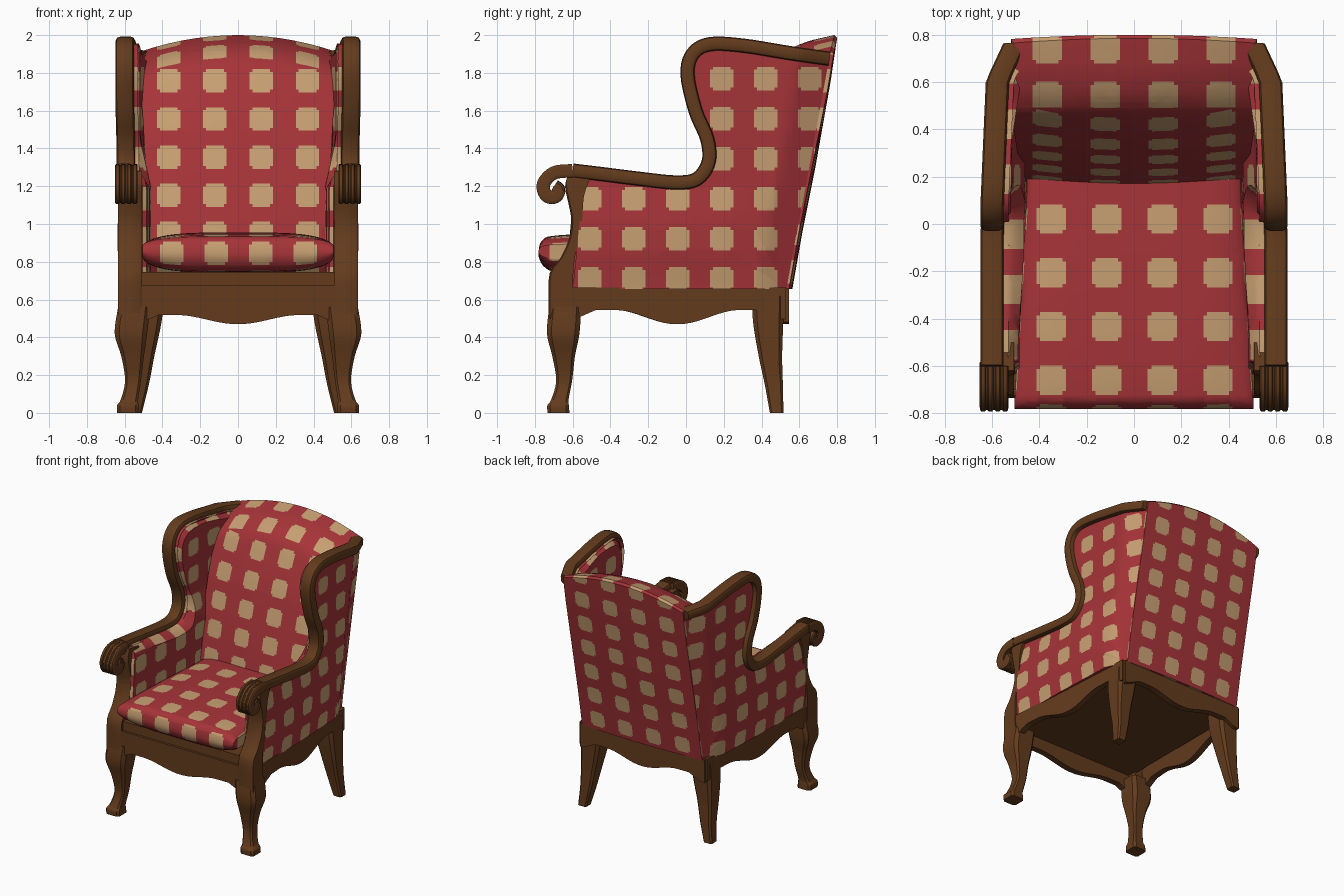
import bpy, bmesh, math
from mathutils import Vector

if "Cube" in bpy.data.objects:
    bpy.data.objects.remove(bpy.data.objects["Cube"])


def material(name, rgb):
    m = bpy.data.materials.new(name)
    m.diffuse_color = (*rgb, 1)
    m.use_nodes = True
    m.node_tree.nodes["Principled BSDF"].inputs["Base Color"].default_value = m.diffuse_color
    return m


WOOD = material("brown wood", (0.125, 0.044, 0.012))
RED = material("red fabric", (0.38, 0.034, 0.04))
TAN = material("tan spots", (0.57, 0.345, 0.168))


def clamp(v):
    return max(0.0, min(1.0, v))


def curve(pts, n=5):
    """Smooth path through a few points (Catmull-Rom)."""
    p = [Vector(q) for q in pts]
    p = [2 * p[0] - p[1]] + p + [2 * p[-1] - p[-2]]
    out = []
    for i in range(1, len(p) - 2):
        a, b, c, d = p[i - 1:i + 3]
        for k in range(n):
            t = k / n
            out.append(0.5 * (2 * b + (c - a) * t + (2 * a - 5 * b + 4 * c - d) * t * t
                              + (3 * b - a - 3 * c + d) * t ** 3))
    return out + [p[-2]]


def loft(rings):
    """Closed skin over a list of equal rings, with end caps."""
    bm = bmesh.new()
    vs = [[bm.verts.new(c) for c in r] for r in rings]
    n = len(vs[0])
    for a, b in zip(vs, vs[1:]):
        for i in range(n):
            bm.faces.new((a[i], a[(i + 1) % n], b[(i + 1) % n], b[i]))
    bm.faces.new(vs[0])
    bm.faces.new(vs[-1])
    bm.normal_update()
    bmesh.ops.triangulate(bm, faces=[f for f in bm.faces if len(f.verts) > 4],
                          ngon_method='EAR_CLIP')
    bmesh.ops.recalc_face_normals(bm, faces=bm.faces)
    return bm


def finish(name, bm, mats, mirror=False):
    for side in ((1, -1) if mirror else (1,)):
        if side < 0:
            for v in bm.verts:
                v.co.x *= -1
            bmesh.ops.reverse_faces(bm, faces=bm.faces)
        label = name if not mirror else name + ("_right" if side > 0 else "_left")
        me = bpy.data.meshes.new(label)
        bm.to_mesh(me)
        for m in mats:
            me.materials.append(m)
        bpy.context.collection.objects.link(bpy.data.objects.new(label, me))
    bm.free()


def spots(bm, phases, steps):
    """Cut the cloth along the spot edges and colour the rounded squares."""
    bmesh.ops.triangulate(bm, faces=bm.faces)
    big, small = 0.062, 0.047
    for ax in range(3):
        lo = min(v.co[ax] for v in bm.verts)
        hi = max(v.co[ax] for v in bm.verts)
        no = Vector([float(i == ax) for i in range(3)])
        for k in range(-14, 15):
            for e in (-big, -small, small, big):
                c = phases[ax] + k * steps[ax] + e
                if lo < c < hi:
                    bmesh.ops.bisect_plane(bm, geom=bm.verts[:] + bm.edges[:] + bm.faces[:],
                                           plane_co=no * c, plane_no=no, dist=1e-5)
    bm.normal_update()
    for f in bm.faces:
        n = [abs(c) for c in f.normal]
        drop = n.index(max(n))
        c = f.calc_center_median()
        d = []
        for ax in range(3):
            if ax != drop:
                r = (c[ax] - phases[ax]) / steps[ax]
                d.append(abs(r - round(r)) * steps[ax])
        f.material_index = int(max(d) < big and min(d) < small)


def taper(y, z):
    """How far the sides draw in towards the back corner."""
    d = 0.55 + 0.18 * (z - 0.66) - y
    return 0.03 * clamp(1 - d / 0.7) + 0.07 * clamp(1 - d / 0.17)


def sweep(path, cx, hw, ht):
    """Rounded bar following a (y, z) path."""
    rings = []
    for i, p in enumerate(path):
        t = (path[min(i + 1, len(path) - 1)] - path[max(i - 1, 0)]).normalized()
        n = Vector((-t.y, t.x))
        ring = []
        for k in range(12):
            a = 2 * math.pi * (k + 0.5) / 12
            c, s = math.cos(a), math.sin(a)
            c = math.copysign(abs(c) ** 0.5, c)
            s = math.copysign(abs(s) ** 0.5, s)
            q = p + n * ht * s
            ring.append((cx + hw * c - taper(p.x, p.y), q.x, q.y))
        rings.append(ring)
    return loft(rings)


# Carved wooden rail: wing top, wing front, arm and scroll
top = [(.76, 1.875), (.55, 1.905), (.3, 1.945), (.125, 1.952), (.035, 1.9), (.008, 1.79),
       (.05, 1.6), (.112, 1.45), (.12, 1.33), (.06, 1.24), (-.05, 1.22), (-.25, 1.24),
       (-.45, 1.265), (-.6, 1.283)]
scroll = [(-.6, 1.283), (-.7, 1.27), (-.755, 1.21), (-.738, 1.15), (-.69, 1.145),
          (-.67, 1.185), (-.695, 1.205)]
finish("arm_rail", sweep(curve(top), .6, .05, .038), [WOOD], True)
finish("arm_scroll", sweep(curve(scroll), .592, .056, .031), [WOOD], True)
for i in range(4):
    finish(f"scroll_reed_{i + 1}", sweep(curve(scroll[:6]), .545 + i * .031, .0145, .036),
           [WOOD], True)

# Upholstered side panel with arm and wing
outline = [p for p in curve(top) if p.x > -.555]
outline += [Vector(q) for q in ((-.56, 1.15), (-.565, 1.0), (-.585, .8), (-.6, .655), (.54, .655))]


def side_ring(x, inset, front=0):
    return [(x, p.x + (inset if -.05 < p.x < .5 and p.y > 1.2 else 0) - (front if p.x < -.5 else 0),
             p.y - (inset if p.y > 1.2 else 0)) for p in outline]


bm = loft([side_ring(.612, 0), side_ring(.53, 0), side_ring(.5, .012, .045),
           side_ring(.465, .04, .035)])
spots(bm, (.51, -.51, .71), (.245, .233, .212))
for v in bm.verts:
    x, y, z = v.co
    if x < .525:
        v.co.x += .055 * clamp((z - 1.2) / .25) * clamp((.75 - y) / .4)
        v.co.x += .02 * clamp((-.1 - y) / .4) * clamp((.51 - x) / .04)
        v.co.x -= .3 * taper(y, z)
    else:
        if x > .6:
            v.co.x += .025 * clamp((z - .66) / .2) * clamp((1.2 - z) / .2) * clamp((.5 - y) / .3)
        v.co.x -= taper(y, z)
finish("side_panel", bm, [RED, TAN], True)

# Padded backrest with a crowned, rolled top
face = curve([(.15, .8), (.172, .95), (.218, 1.16), (.272, 1.36), (.335, 1.56), (.415, 1.75),
              (.47, 1.855), (.54, 1.92), (.64, 1.965), (.74, 1.99), (.785, 2.0)], 3)
rear = [Vector(q) for q in ((.8, 1.985), (.765, 1.75), (.685, 1.3), (.615, .95), (.563, .655),
                            (.3, .655))]
rings = []
for i in range(-7, 8):
    u = i / 7
    ring = []
    for k, (y, z) in enumerate(face + rear):
        crown = .085 * u * u * clamp((z - 1.5) / .4)
        if k < len(face):
            w = .47 + .04 * clamp((z - .9) / .8)
            y += .03 * u * u * clamp((1.9 - z) / .3) - .02 * u * u * clamp((y - .6) / .15)
        else:
            w = .52
            y -= .018 * u * u
        ring.append((u * w, y, z - crown))
    rings.append(ring)
bm = loft(rings)
spots(bm, (.123, .54, .95), (.245, .2, .202))
finish("backrest", bm, [RED, TAN])

# Seat cushion, thinner towards its side seams
prof = curve([(.28, .76), (-.3, .745), (-.66, .745), (-.74, .765), (-.775, .81), (-.78, .86),
              (-.76, .915), (-.68, .94), (-.3, .955), (.28, .945)], 3)
rings = []
for i in range(-10, 11):
    u = math.sin(i / 10 * math.pi / 2)
    s = .4 + .6 * (1 - abs(u) ** 4) ** .6
    rings.append([(u * (.505 - .055 * clamp((y + .75) / .9)), y, .86 + (z - .86) * s)
                  for y, z in prof])
bm = loft(rings)
spots(bm, (.12, -.66, .845), (.235, .227, .22))
finish("seat_cushion", bm, [RED, TAN])

# Front posts under the scrolls
post = curve([(-.728, .47), (-.728, .6), (-.722, .74), (-.665, .82), (-.62, .92), (-.607, 1.02),
              (-.625, 1.12), (-.64, 1.2), (-.62, 1.28)], 3)
post += curve([(-.5, 1.26), (-.54, 1.15), (-.55, 1.02), (-.57, .9), (-.595, .78), (-.595, .6),
               (-.575, .47)], 3)
finish("front_post", loft([[(x, p.x + (d if k < len(post) / 2 else 0), p.y)
                            for k, p in enumerate(post)]
                           for x, d in ((.508, .008), (.52, 0), (.622, 0), (.635, .008))]),
       [WOOD], True)


def apron(name, p0, p1, ztop, rise, mirror=False):
    """Board with a scalloped lower edge."""
    p0, p1 = Vector(p0), Vector(p1)
    d = (p1 - p0).normalized()
    inner = Vector((-d.y, d.x)) * .05
    rings = []
    for i in range(33):
        t = i / 16 - 1
        p = p0.lerp(p1, i / 32)
        s = clamp((abs(t) - .02) / .55)
        z = .47 + rise * s * s * (3 - 2 * s) - .05 * clamp((abs(t) - .75) / .2)
        q = p + inner
        rings.append([(*p, z), (*p, ztop), (*q, ztop), (*q, z)])
    finish(name, loft(rings), [WOOD], mirror)


apron("front_apron", (-.56, -.718), (.56, -.718), .675, .048)
apron("back_apron", (.54, .545), (-.54, .545), .66, .06)
apron("side_apron", (.63, -.62), (.555, .53), .665, .075, True)


# Front ledge and seat deck
def box(name, x, y0, y1, z0, z1):
    finish(name, loft([[(-x, y, z0), (x, y, z0), (x, y, z1), (-x, y, z1)] for y in (y0, y1)]),
           [WOOD])


box("front_ledge", .52, -.7, -.55, .66, .745)
box("seat_deck", .525, -.68, .51, .61, .7)


def leg(name, stations):
    rings = []
    for z, cx, cy, h in curve(stations, 4):
        c = h * .72
        rings.append([(cx + a, cy + b, z) for a, b in ((h, -c), (h, c), (c, h), (-c, h),
                                                      (-h, c), (-h, -c), (-c, -h), (c, -h))])
    finish(name, loft(rings), [WOOD], True)


# Curved front legs and raked back legs: height, centre x, centre y, half width
leg("front_leg", [(.56, .55, -.64, .085), (.42, .567, -.65, .086), (.3, .558, -.648, .06),
                  (.17, .556, -.645, .042), (.07, .575, -.668, .046), (.04, .583, -.677, .057),
                  (0, .583, -.675, .058)])
leg("back_leg", [(.62, .475, .435, .085), (.48, .485, .435, .08), (.3, .505, .447, .062),
                 (.15, .52, .465, .048), (0, .545, .48, .036)])

bpy.ops.object.select_all(action='SELECT')
bpy.context.view_layer.objects.active = bpy.context.scene.objects[0]
bpy.ops.object.shade_smooth_by_angle(angle=math.radians(35))
